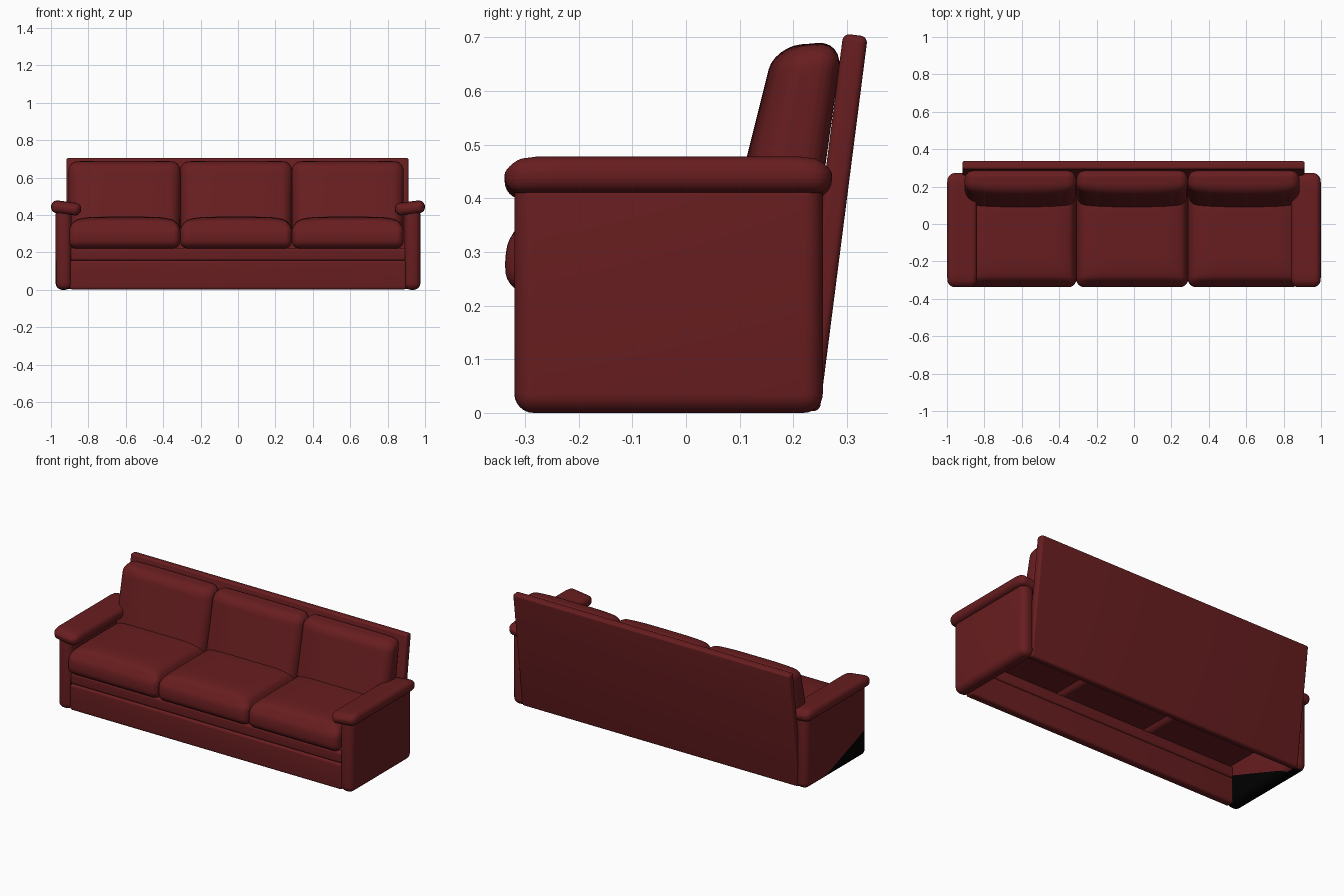
import bpy, bmesh, math
from mathutils import Vector, Matrix

if "Cube" in bpy.data.objects:
    bpy.data.objects.remove(bpy.data.objects["Cube"], do_unlink=True)


def material(name, rgb):
    m = bpy.data.materials.new(name)
    m.use_nodes = True
    m.diffuse_color = (*rgb, 1)
    bsdf = m.node_tree.nodes["Principled BSDF"]
    bsdf.inputs["Base Color"].default_value = (*rgb, 1)
    bsdf.inputs["Roughness"].default_value = 0.7
    return m


LEATHER = material("dark red leather", (0.138, 0.0125, 0.014))
BLACK = material("black patch", (0.0, 0.0, 0.0))


def cut(bm, point, normal):
    geom = bm.verts[:] + bm.edges[:] + bm.faces[:]
    bmesh.ops.bisect_plane(bm, geom=geom, plane_co=point, plane_no=normal, dist=1e-5)


def rounded_box(name, lo, hi, radius, bulge=None, tilt=None, paint=None):
    """Bevelled box between two corners, optionally sliced and bulged, tilted, painted."""
    lo, hi = Vector(lo), Vector(hi)
    centre, half = (lo + hi) / 2, (hi - lo) / 2
    bm = bmesh.new()
    bmesh.ops.create_cube(bm, size=2)
    bmesh.ops.scale(bm, vec=half, verts=bm.verts)
    bmesh.ops.bevel(bm, geom=bm.edges[:], offset=radius, segments=6, profile=0.5,
                    affect='EDGES', clamp_overlap=True)
    if bulge:
        for axis in range(3):
            for i in range(-9, 10):
                p, n = Vector(), Vector()
                p[axis] = half[axis] * i / 10
                n[axis] = 1
                cut(bm, p, n)
        for v in bm.verts:
            u = [v.co[k] / half[k] for k in range(3)]
            v.co += Vector(bulge(*u))
    if tilt:
        angle, axis = tilt
        bmesh.ops.rotate(bm, verts=bm.verts, cent=(0, 0, 0),
                         matrix=Matrix.Rotation(angle, 3, axis))
    bmesh.ops.translate(bm, vec=centre, verts=bm.verts)
    if paint:
        paint(bm)
    mesh = bpy.data.meshes.new(name)
    bm.to_mesh(mesh)
    bm.free()
    mesh.materials.append(LEATHER)
    if paint:
        mesh.materials.append(BLACK)
    ob = bpy.data.objects.new(name, mesh)
    bpy.context.collection.objects.link(ob)
    bpy.ops.object.select_all(action='DESELECT')
    ob.select_set(True)
    bpy.context.view_layer.objects.active = ob
    bpy.ops.object.shade_smooth_by_angle(angle=math.radians(40))
    return ob


def paint_patch(bm):
    """Black wedge low on the front half of the arm, and its underside."""
    a = Vector((-0.97, -0.32, 0.165))
    normal = (Vector((-0.97, 0.13, 0)) - a).cross(Vector((-0.89, 0.2, 0)) - a).normalized()
    if normal.z < 0:
        normal = -normal
    cut(bm, a, normal)
    bm.normal_update()
    for f in bm.faces:
        low = (f.calc_center_median() - a).dot(normal) < 0
        if (low or f.normal.z < -0.9) and f.normal.y > -0.5:
            f.material_index = 1


def pad_bulge(u, v, w):
    """Round the upper edge of a pad off more gently than the lower one."""
    drop = max(abs(v) - 0.8, 0) * 5
    return (-0.012 * u * drop ** 2, 0, -0.016 * max(w, 0) * drop ** 2)


def seat_bulge(u, v, w):
    crown = (1 - u ** 6) * (1 - v ** 6)
    nose = max(1 - (w + 0.15) ** 2, 0)
    return (0, -0.014 * max(-v, 0) * nose, 0.038 * crown * max(w, 0))


def back_bulge(u, v, w):
    front = max(-v, 0) * (0.02 * w - 0.024 * (1 - u ** 4))
    return (0, front, max(w, 0) * (0.004 * (1 - u ** 4) + 0.014 * v))


# Arms and arm pads, the pads sloping down towards the seat
for side, s in (("left", 1), ("right", -1)):
    xs = sorted((0.89 * s, 0.975 * s))
    rounded_box(side + "_arm", (xs[0], -0.32, 0), (xs[1], 0.255, 0.44), 0.036,
                paint=paint_patch if s < 0 else None)
    xs = sorted((0.838 * s, 1.0 * s))
    rounded_box(side + "_arm_pad", (xs[0], -0.338, 0.404), (xs[1], 0.272, 0.472), 0.032,
                bulge=pad_bulge, tilt=(math.radians(-7 * s), 'Y'))

# Open base: front board, seat rail above it and slanted back panel
rounded_box("front_board", (-0.9, -0.307, 0.002), (0.9, -0.255, 0.157), 0.014)
rounded_box("seat_rail", (-0.9, -0.302, 0.156), (0.9, -0.255, 0.224), 0.014)
rounded_box("back_panel", (-0.918, 0.248, 0.002), (0.912, 0.294, 0.707), 0.013,
            tilt=(math.radians(-7.3), 'X'))

# Three touching seat cushions and three back cushions
for label, x in (("right", -0.607), ("middle", -0.01), ("left", 0.587)):
    rounded_box(label + "_seat_cushion", (x - 0.2985, -0.323, 0.22),
                (x + 0.2985, 0.2, 0.353), 0.04, bulge=seat_bulge)
    rounded_box(label + "_back_cushion", (x - 0.2985, 0.142, 0.29),
                (x + 0.2985, 0.263, 0.686), 0.046, bulge=back_bulge,
                tilt=(math.radians(-8), 'X'))
